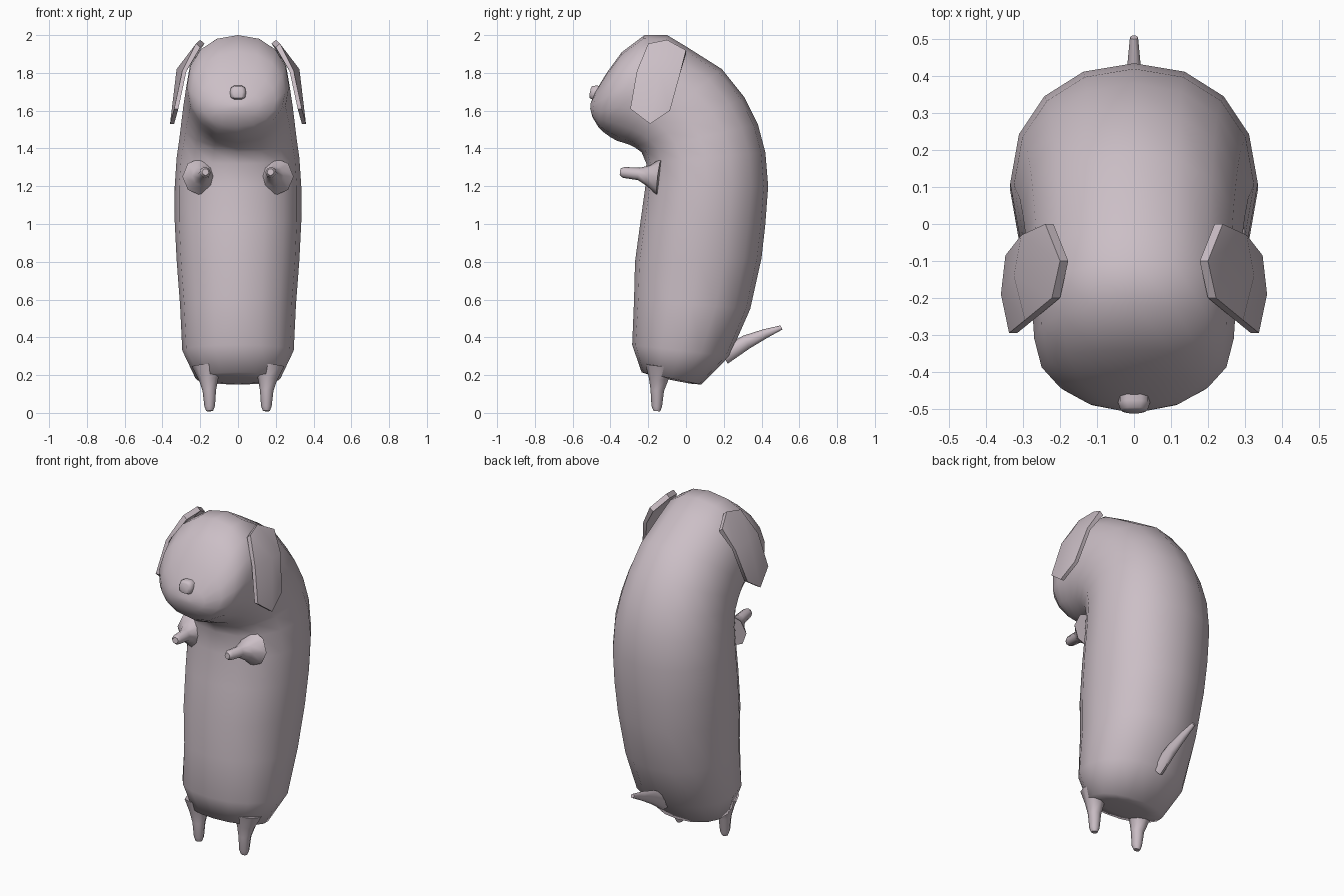
import bpy, math
from mathutils import Vector as V

if "Cube" in bpy.data.objects:
    bpy.data.objects.remove(bpy.data.objects["Cube"])

skin = bpy.data.materials.new("pale_mauve")
skin.diffuse_color = (0.60, 0.52, 0.565, 1)
skin.use_nodes = True
skin.node_tree.nodes["Principled BSDF"].inputs["Base Color"].default_value = skin.diffuse_color


def make(name, verts, faces, angle=40):
    me = bpy.data.meshes.new(name)
    me.from_pydata([tuple(v) for v in verts], [], faces)
    me.materials.append(skin)
    ob = bpy.data.objects.new(name, me)
    bpy.context.collection.objects.link(ob)
    bpy.ops.object.select_all(action='DESELECT')
    ob.select_set(True)
    bpy.context.view_layer.objects.active = ob
    bpy.ops.object.mode_set(mode='EDIT')
    bpy.ops.mesh.select_all(action='SELECT')
    bpy.ops.mesh.normals_make_consistent(inside=False)
    bpy.ops.object.mode_set(mode='OBJECT')
    bpy.ops.object.shade_smooth_by_angle(angle=math.radians(angle))
    return ob


def loft(name, rings, n, power=2.0, angle=40):
    """Skin rings given as (centre, half axis u, half axis v)."""
    verts, faces = [], []
    for c, u, v in rings:
        for i in range(n):
            a = 2 * math.pi * i / n
            ca, sa = math.cos(a), math.sin(a)
            verts.append(V(c) + V(u) * math.copysign(abs(ca) ** (2 / power), ca)
                         + V(v) * math.copysign(abs(sa) ** (2 / power), sa))
    for r in range(len(rings) - 1):
        for i in range(n):
            j = (i + 1) % n
            faces.append((r * n + i, r * n + j, (r + 1) * n + j, (r + 1) * n + i))
    last = (len(rings) - 1) * n
    faces += [tuple(range(n))[::-1], tuple(range(last, last + n))]
    return make(name, verts, faces, angle)


def limb(name, path, n=8, angle=60):
    """Tapered tube through (point, radius) pairs."""
    d = (V(path[-1][0]) - V(path[0][0])).normalized()
    u = d.cross(V((1, 0, 0))).normalized()
    w = d.cross(u)
    loft(name, [(p, u * r, w * r) for p, r in path], n, 2, angle)


# body and head: one bent sausage, (front y, z, back y, z, half width)
profile = [
    (-0.16, 0.19, 0.02, 0.155, 0.13), (-0.235, 0.215, 0.08, 0.15, 0.225),
    (-0.285, 0.36, 0.23, 0.30, 0.295), (-0.275, 0.60, 0.34, 0.55, 0.307),
    (-0.27, 0.80, 0.40, 0.82, 0.325), (-0.24, 1.02, 0.42, 1.00, 0.335),
    (-0.215, 1.20, 0.435, 1.20, 0.335), (-0.21, 1.32, 0.42, 1.38, 0.325),
    (-0.235, 1.38, 0.38, 1.53, 0.31), (-0.27, 1.405, 0.31, 1.67, 0.30),
    (-0.30, 1.42, 0.19, 1.82, 0.29), (-0.33, 1.43, 0.00, 1.94, 0.28),
    (-0.365, 1.44, -0.10, 2.00, 0.275), (-0.40, 1.46, -0.22, 2.00, 0.27),
    (-0.435, 1.485, -0.34, 1.91, 0.25), (-0.465, 1.515, -0.42, 1.80, 0.20),
    (-0.495, 1.565, -0.48, 1.70, 0.12), (-0.507, 1.61, -0.505, 1.64, 0.03)]
loft("body", [((0, (fy + by) / 2, (fz + bz) / 2), (w, 0, 0),
               (0, (fy - by) / 2, (fz - bz) / 2)) for fy, fz, by, bz, w in profile],
     16, 2.15, 80)

for s, side in ((-1, "left"), (1, "right")):
    # stubby legs and arms, flared where they meet the body
    limb("leg_" + side, [((s * .15, -.155, .01), .018), ((s * .15, -.155, .035), .028),
                         ((s * .152, -.152, .12), .036), ((s * .157, -.145, .18), .052),
                         ((s * .16, -.13, .25), .085)])
    limb("arm_" + side, [((s * .172, -.348, 1.275), .018), ((s * .174, -.33, 1.273), .029),
                         ((s * .18, -.25, 1.265), .033), ((s * .188, -.20, 1.255), .055),
                         ((s * .195, -.14, 1.25), .10)])

    # floppy ears: bent sheet with thickness
    rows = [(.222, -.20, 1.955), (.20, -.10, 1.975), (.24, 0, 1.92),
            (.295, -.26, 1.81), (.325, -.14, 1.82), (.305, -.03, 1.80),
            (.338, -.295, 1.61), (.36, -.19, 1.53), (.348, -.085, 1.60)]
    inner = [(x - .022, y, z - (.02 if i < 3 else 0)) for i, (x, y, z) in enumerate(rows)]
    quads = [(r + c, r + c + 1, r + c + 4, r + c + 3) for r in (0, 3) for c in (0, 1)]
    rim = [0, 1, 2, 5, 8, 7, 6, 3]
    faces = quads + [tuple(i + 9 for i in q)[::-1] for q in quads]
    faces += [(a, b, b + 9, a + 9) for a, b in zip(rim, rim[1:] + rim[:1])]
    make("ear_" + side, [(s * x, y, z) for x, y, z in rows + inner], faces, 45)

    # raised rounded eyes
    nrm = V((s * .2, -.84, .5)).normalized()
    across = V((0, .52, .855)).cross(nrm).normalized()
    up = nrm.cross(across).normalized()
    mid = V((s * .112, -.382, 1.785))
    loft("eye_" + side, [(mid + nrm * d, across * .043 * k, up * .066 * k)
                         for d, k in ((-.05, 1), (.0, 1), (.010, .9), (.016, .6))],
         12, 3.0, 50)

# nose
loft("nose", [((0, y, z), (.043 * k, 0, 0), (0, .008 * k, .039 * k))
              for y, z, k in ((-.42, 1.69, 1), (-.485, 1.695, 1),
                              (-.503, 1.698, .85), (-.508, 1.70, .55))], 10, 3.0, 50)

# tail
loft("tail", [((0, y, z), (w, 0, 0), (0, -.45 * h, .89 * h))
              for y, z, w, h in ((.20, .30, .03, .045), (.32, .375, .027, .038),
                                 (.42, .42, .019, .025), (.505, .452, .011, .012))], 8, 2, 60)
